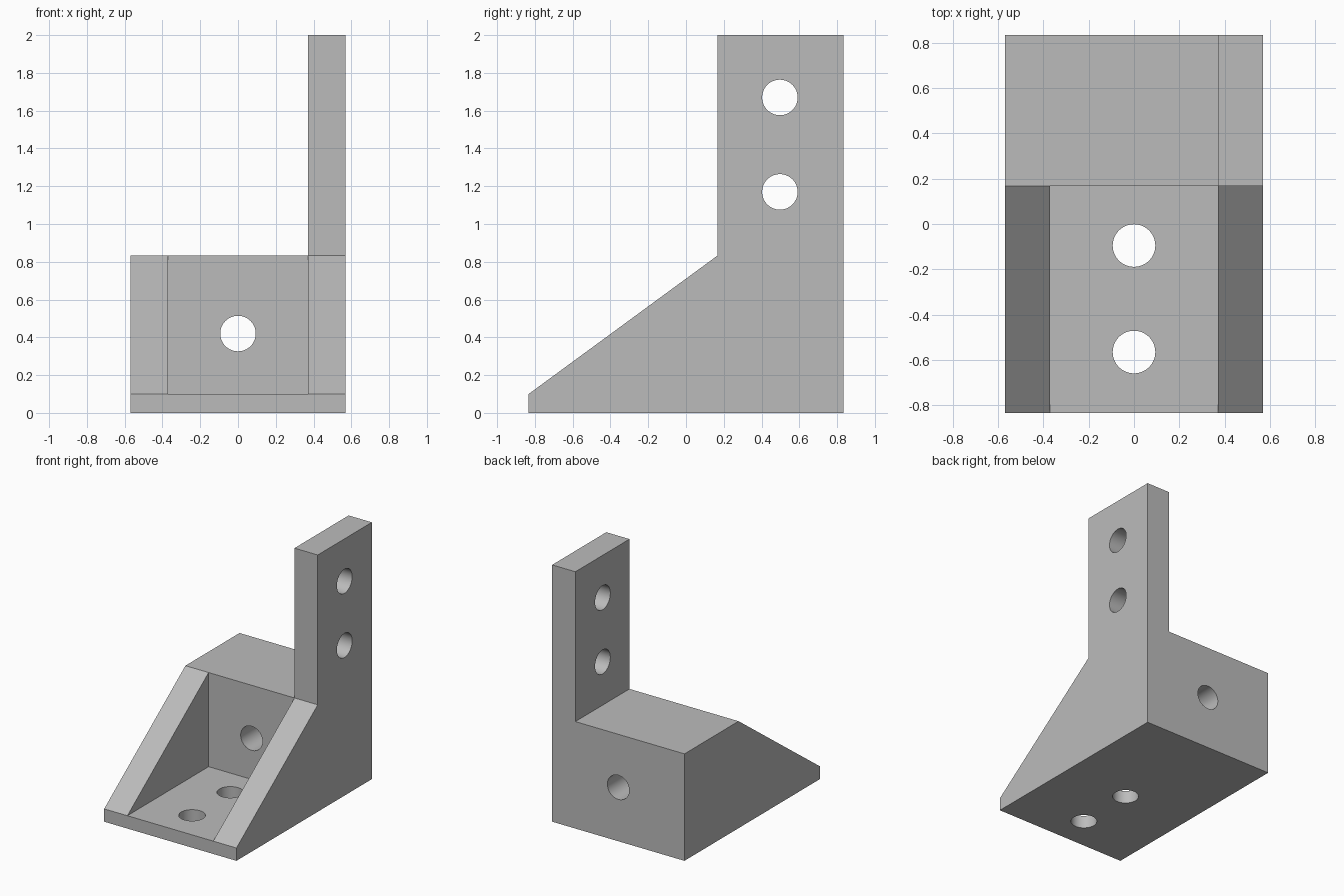
import bpy
import bmesh
import math
from mathutils import Matrix, Vector

old = bpy.data.objects.get("Cube")
if old:
    bpy.data.objects.remove(old, do_unlink=True)

HALF_W, HALF_D, HEIGHT = 0.57, 0.833, 2.0
WALL = 0.37        # inner face of both side walls
FLOOR = 0.10       # top of the base plate
SHOULDER = 0.833   # top of the rear block
REAR = 0.167       # front face of the rear block
RADIUS = 0.094

grey = bpy.data.materials.new("plain grey")
grey.use_nodes = True
colour = (0.5, 0.5, 0.5, 1)
grey.diffuse_color = colour
grey.node_tree.nodes["Principled BSDF"].inputs["Base Color"].default_value = colour


def finish(bm, name):
    bmesh.ops.recalc_face_normals(bm, faces=bm.faces)
    mesh = bpy.data.meshes.new(name)
    bm.to_mesh(mesh)
    bm.free()
    mesh.materials.append(grey)
    obj = bpy.data.objects.new(name, mesh)
    bpy.context.collection.objects.link(obj)
    return obj


def side_extrusion(name, profile, x0, x1):
    """Extrude a (y, z) outline along x."""
    bm = bmesh.new()
    face = bm.faces.new([bm.verts.new((x0, y, z)) for y, z in profile])
    grown = bmesh.ops.extrude_face_region(bm, geom=[face])["geom"]
    for v in grown:
        if isinstance(v, bmesh.types.BMVert):
            v.co.x = x1
    return finish(bm, name)


def box_outline(y0, y1, z0, z1):
    return [(y0, z0), (y1, z0), (y1, z1), (y0, z1)]


def drill(name, centre, axis, length):
    bm = bmesh.new()
    turn = Vector((0, 0, 1)).rotation_difference(Vector(axis)).to_matrix().to_4x4()
    bmesh.ops.create_cone(bm, cap_ends=True, segments=64, radius1=RADIUS,
                          radius2=RADIUS, depth=length,
                          matrix=Matrix.Translation(centre) @ turn)
    return finish(bm, name)


def cut(body, cutter):
    cutter.hide_render = True
    mod = body.modifiers.new(cutter.name, "BOOLEAN")
    mod.operation = "DIFFERENCE"
    mod.solver = "EXACT"
    mod.object = cutter
    bpy.context.view_layer.objects.active = body
    bpy.ops.object.modifier_apply(modifier=mod.name)
    bpy.data.objects.remove(cutter, do_unlink=True)


# Full-width bracket body from its side outline
bracket = side_extrusion("corner_bracket", [
    (-HALF_D, 0), (HALF_D, 0), (HALF_D, HEIGHT), (REAR, HEIGHT),
    (REAR, SHOULDER), (-HALF_D, FLOOR)], -HALF_W, HALF_W)

# Clear the space beside the upright arm
cut(bracket, side_extrusion("arm_clearance", box_outline(
    -1, 1, SHOULDER, HEIGHT + 1), -1, WALL))

# Open pocket between the two sloping side walls
cut(bracket, side_extrusion("pocket", box_outline(
    -1, REAR, FLOOR, HEIGHT), -WALL, WALL))

# Screw holes in the base, the upright arm and the rear block
for y in (-0.095, -0.565):
    cut(bracket, drill("base_hole", (0, y, 0), (0, 0, 1), 0.5))
for z in (1.17, 1.67):
    cut(bracket, drill("arm_hole", (0.47, 0.497, z), (1, 0, 0), 0.5))
cut(bracket, drill("rear_hole", (0, 0.5, 0.42), (0, 1, 0), 1.0))

# Smooth hole walls, crisp edges
bpy.ops.object.select_all(action="DESELECT")
bracket.select_set(True)
bpy.context.view_layer.objects.active = bracket
bpy.ops.object.shade_smooth_by_angle(angle=math.radians(30))
